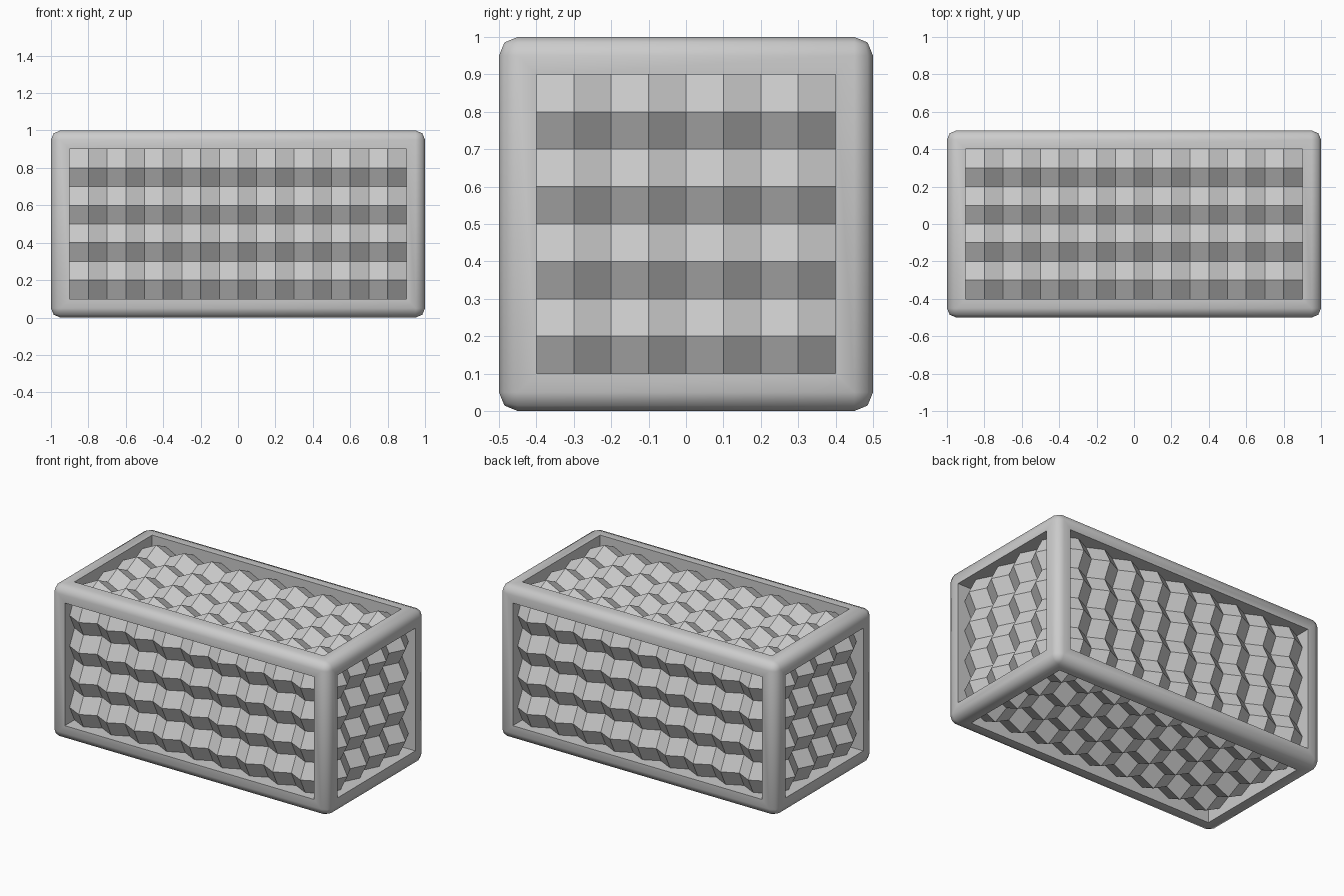
import bpy, bmesh
from math import pi
from mathutils import Matrix, Vector

if "Cube" in bpy.data.objects:
    bpy.data.objects.remove(bpy.data.objects["Cube"])

CENTRE = Vector((0, 0, 0.5))


def add_object(name, bm):
    mesh = bpy.data.meshes.new(name)
    bm.to_mesh(mesh)
    bm.free()
    ob = bpy.data.objects.new(name, mesh)
    bpy.context.collection.objects.link(ob)
    return ob


# Outer frame: rounded box with a sunken rectangular window on each side
bm = bmesh.new()
bmesh.ops.create_cube(bm, size=1, matrix=Matrix.Translation(CENTRE) @ Matrix.Diagonal((2, 1, 1, 1)))
bmesh.ops.bevel(bm, geom=bm.edges[:], offset=0.05, segments=2, profile=0.5, affect='EDGES')
sides = sorted(bm.faces, key=lambda f: f.calc_area())[-6:]
bmesh.ops.inset_individual(bm, faces=sides, thickness=0.05, use_even_offset=True)
for f in sides:
    n = f.normal.copy()
    out = bmesh.ops.extrude_discrete_faces(bm, faces=[f])
    bottom = out['faces'][0]
    bmesh.ops.translate(bm, verts=bottom.verts[:], vec=-0.1 * n)
    bm.faces.remove(bottom)
frame = add_object("frame", bm)
bpy.context.view_layer.objects.active = frame
frame.select_set(True)
bpy.ops.object.shade_smooth_by_angle(angle=pi / 3.5)
frame.select_set(False)


# Studded panel: grid of square cells folded into pyramids, facing local +z
def studded_panel(name, nx, ny, distance, rotation):
    bm = bmesh.new()
    rows = [[bm.verts.new(((i - nx / 2) * 0.1, (j - ny / 2) * 0.1,
                           distance - 0.1 + 0.05 * (i % 2 + j % 2)))
             for i in range(nx + 1)] for j in range(ny + 1)]
    for j in range(ny):
        for i in range(nx):
            bm.faces.new((rows[j][i], rows[j][i + 1], rows[j + 1][i + 1], rows[j + 1][i]))
    bm.transform(Matrix.Translation(CENTRE) @ rotation)
    add_object(name, bm)


R = Matrix.Rotation
for name, angle in (("top", 0), ("front", pi / 2), ("bottom", pi), ("back", -pi / 2)):
    studded_panel(name + "_panel", 18, 8, 0.5, R(angle, 4, 'X'))
for name, angle in (("right", pi / 2), ("left", -pi / 2)):
    studded_panel(name + "_panel", 8, 8, 1.0, R(angle, 4, 'Y'))
